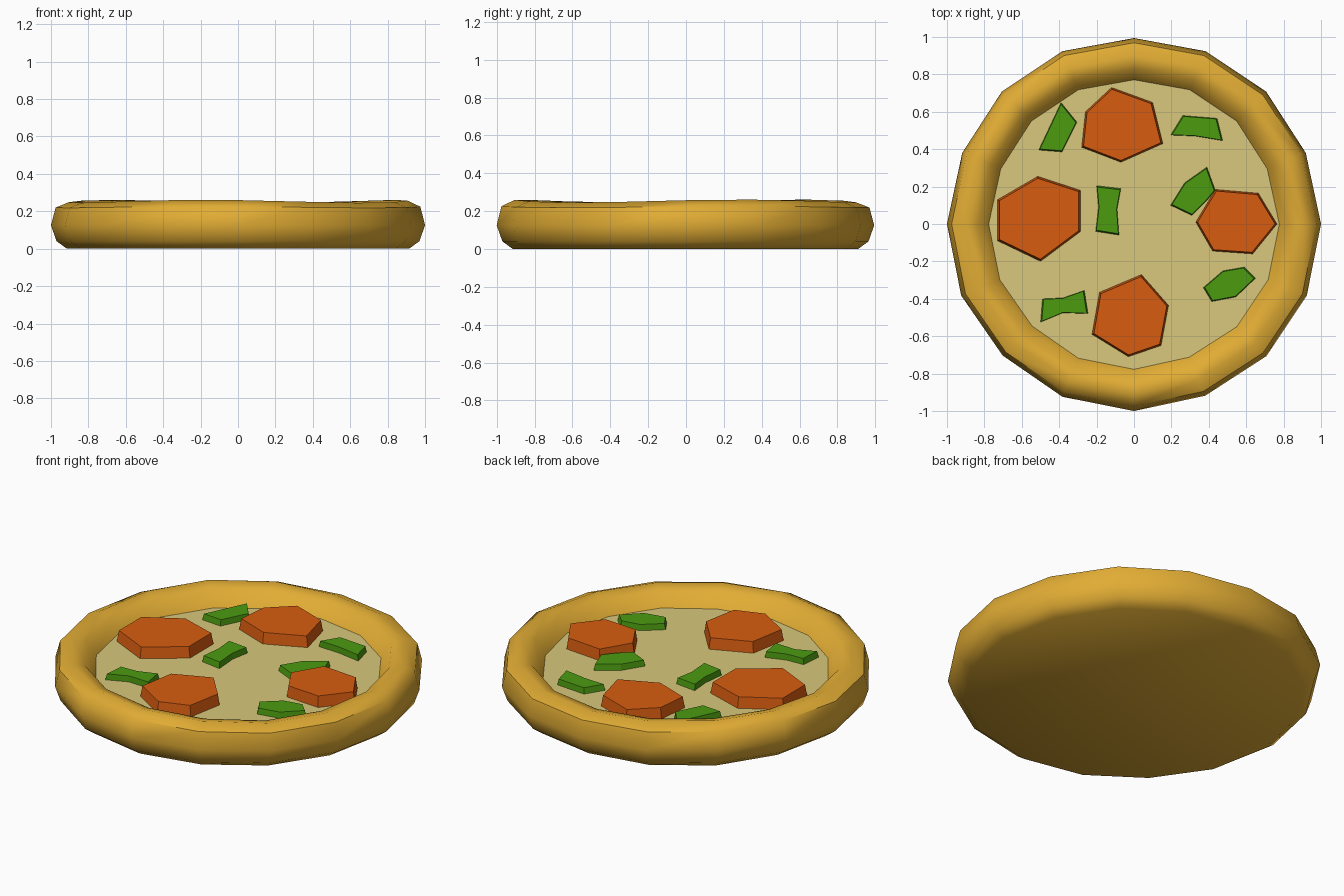
import bpy, bmesh, math

if "Cube" in bpy.data.objects:
    bpy.data.objects.remove(bpy.data.objects["Cube"])

def srgb(r, g, b):
    f = lambda c: c / 12.92 if c <= 0.04045 else ((c + 0.055) / 1.055) ** 2.4
    return (f(r / 255), f(g / 255), f(b / 255), 1)

def material(name, rgb):
    m = bpy.data.materials.new(name)
    m.diffuse_color = srgb(*rgb)
    m.use_nodes = True
    m.node_tree.nodes["Principled BSDF"].inputs["Base Color"].default_value = m.diffuse_color
    return m

CRUST = material("baked crust", (225, 172, 52))
CHEESE = material("melted cheese", (216, 200, 124))
MEAT = material("orange sausage", (215, 92, 16))
GREEN = material("green pepper", (76, 155, 16))

def finish(name, bm, mat, smooth=False):
    bmesh.ops.recalc_face_normals(bm, faces=bm.faces)
    me = bpy.data.meshes.new(name)
    bm.to_mesh(me)
    bm.free()
    me.materials.append(mat)
    ob = bpy.data.objects.new(name, me)
    bpy.context.collection.objects.link(ob)
    if smooth:
        bpy.ops.object.select_all(action='DESELECT')
        ob.select_set(True)
        bpy.context.view_layer.objects.active = ob
        bpy.ops.object.shade_smooth_by_angle(angle=math.radians(50))
    return ob

N = 16
CHEESE_Z = 0.15

def ring(bm, r, z, wobble=0.0):
    vs = []
    for i in range(N):
        a = 2 * math.pi * i / N
        dz = wobble * math.sin(3 * a + 0.6)
        rr = r - 0.006 * (i % 3 == 1)
        vs.append(bm.verts.new((rr * math.cos(a), rr * math.sin(a), z + dz)))
    return vs

# crust: uneven rolled rim with a flat underside
bm = bmesh.new()
profile = [(0.915, 0, 0), (0.97, 0.04, 0), (1.0, 0.125, 0), (0.975, 0.222, .004),
           (0.905, 0.253, .008), (0.835, 0.235, .006), (0.775, CHEESE_Z, 0)]
rings = [ring(bm, *p) for p in profile]
for a, b in zip(rings, rings[1:]):
    for i in range(N):
        j = (i + 1) % N
        bm.faces.new((a[i], a[j], b[j], b[i]))
bm.faces.new(rings[0])
bm.faces.new(rings[-1])
finish("crust", bm, CRUST, True)

# cheese: thin flat disc inside the rim
bm = bmesh.new()
lo, hi = ring(bm, 0.777, CHEESE_Z - 0.004), ring(bm, 0.777, CHEESE_Z + 0.003)
bm.faces.new(lo)
bm.faces.new(hi)
for i in range(N):
    bm.faces.new((lo[i], lo[(i + 1) % N], hi[(i + 1) % N], hi[i]))
finish("cheese", bm, CHEESE)

# toppings: outline raised into a slab with slightly inset top
def slab(name, pts, z0, z1, mat, inset):
    bm = bmesh.new()
    cx = sum(p[0] for p in pts) / len(pts)
    cy = sum(p[1] for p in pts) / len(pts)
    k = 1 - inset
    lo = [bm.verts.new((x, y, z0)) for x, y in pts]
    hi = [bm.verts.new((cx + (x - cx) * k, cy + (y - cy) * k, z1)) for x, y in pts]
    n = len(pts)
    bm.faces.new(lo)
    bm.faces.new(hi)
    for i in range(n):
        bm.faces.new((lo[i], lo[(i + 1) % n], hi[(i + 1) % n], hi[i]))
    finish(name, bm, mat)

sausages = [
    [(-.73, .13), (-.515, .255), (-.285, .18), (-.285, -.04), (-.5, -.2), (-.73, -.09)],
    [(-.12, .73), (.1, .65), (.155, .43), (-.07, .33), (-.28, .41), (-.26, .6)],
    [(.04, -.27), (.185, -.435), (.145, -.65), (-.03, -.71), (-.225, -.59), (-.185, -.365)],
    [(.435, .185), (.665, .165), (.765, 0), (.635, -.16), (.42, -.145), (.33, .01)],
]
for i, p in enumerate(sausages):
    slab(f"sausage_slice_{i + 1}", p, CHEESE_Z, 0.217, MEAT, 0.05)

peppers = [
    [(-.39, .65), (-.305, .545), (-.385, .385), (-.51, .395)],
    [(.26, .58), (.445, .565), (.475, .445), (.325, .47), (.195, .475)],
    [(-.2, .205), (-.07, .19), (-.09, .08), (-.08, -.06), (-.205, -.04), (-.19, .09)],
    [(.39, .305), (.435, .18), (.385, .12), (.31, .045), (.195, .1), (.27, .22)],
    [(-.49, -.4), (-.38, -.395), (-.265, -.355), (-.245, -.48), (-.38, -.475), (-.5, -.525)],
    [(.37, -.34), (.475, -.25), (.59, -.23), (.65, -.29), (.545, -.39), (.415, -.415)],
]
for i, p in enumerate(peppers):
    slab(f"pepper_piece_{i + 1}", p, CHEESE_Z, 0.188, GREEN, 0.06)
